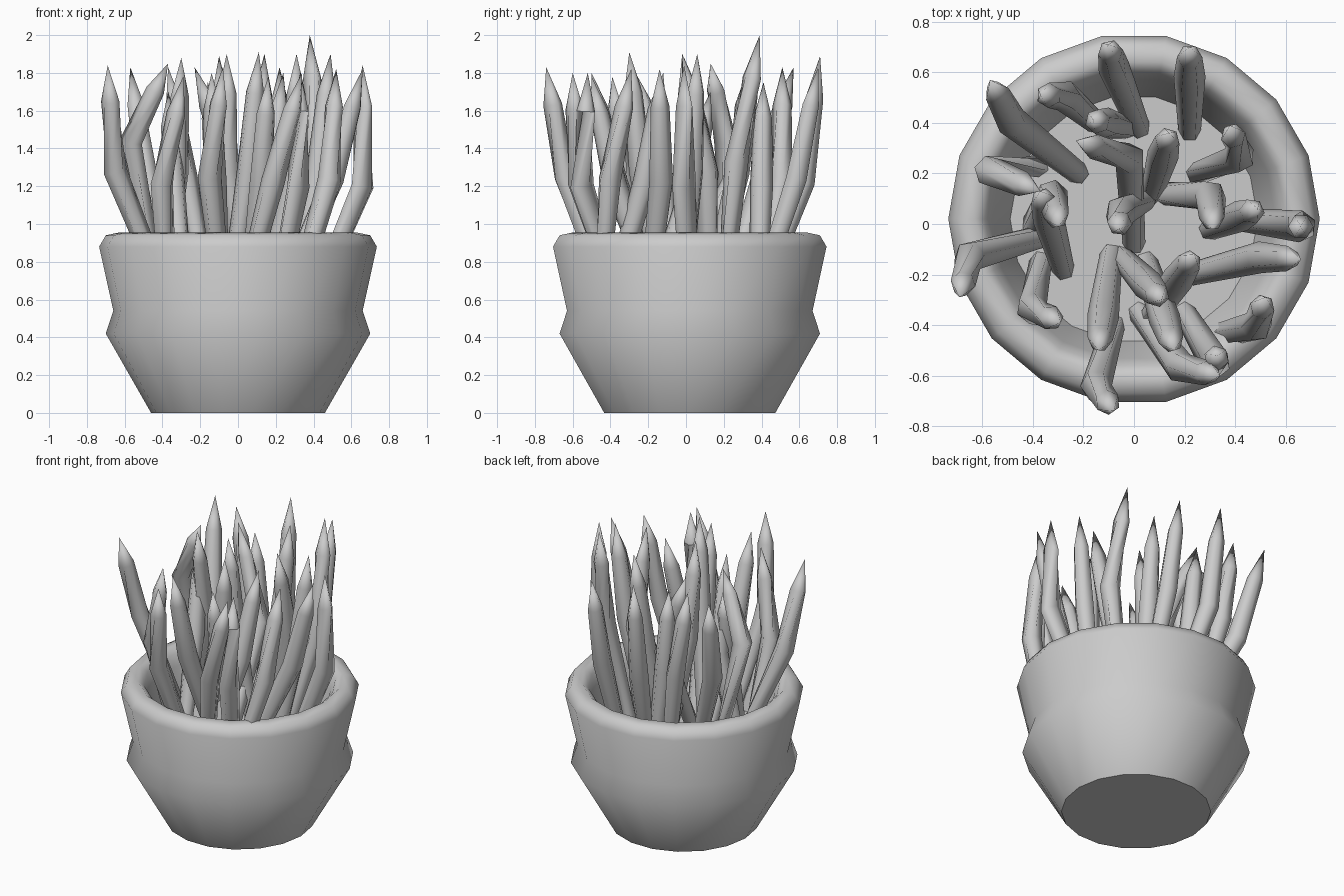
import bpy, bmesh, math
from mathutils import Vector

if "Cube" in bpy.data.objects:
    bpy.data.objects.remove(bpy.data.objects["Cube"])

SOIL = 0.6
CENTRE_Y = 0.02


def finish(name, bm, angle):
    bmesh.ops.recalc_face_normals(bm, faces=bm.faces)
    mesh = bpy.data.meshes.new(name)
    bm.to_mesh(mesh)
    bm.free()
    ob = bpy.data.objects.new(name, mesh)
    bpy.context.collection.objects.link(ob)
    bpy.ops.object.select_all(action='DESELECT')
    ob.select_set(True)
    bpy.context.view_layer.objects.active = ob
    bpy.ops.object.shade_smooth_by_angle(angle=math.radians(angle))
    return ob


def bridge(bm, a, b):
    n = len(a)
    for i in range(n):
        j = (i + 1) % n
        bm.faces.new((a[i], a[j], b[j], b[i]))


def ring(bm, centre, radius, sides, q=None):
    pts = [Vector((radius * math.cos(i * math.tau / sides),
                   radius * math.sin(i * math.tau / sides), 0)) for i in range(sides)]
    return [bm.verts.new(centre + (q @ p if q else p)) for p in pts]


# pot: 18-sided turned profile, closed by its base and the soil floor
def make_pot():
    profile = [(0.46, 0), (0.70, 0.42), (0.66, 0.54), (0.735, 0.88), (0.70, 0.94),
               (0.63, 0.955), (0.59, 0.92), (0.56, 0.85), (0.49, SOIL)]
    bm = bmesh.new()
    rings = [ring(bm, Vector((0, CENTRE_Y, z)), r, 18) for r, z in profile]
    for a, b in zip(rings, rings[1:]):
        bridge(bm, a, b)
    bm.faces.new(rings[0])
    bm.faces.new(rings[-1])
    finish("pot", bm, 54)


# leaf: six-sided tube through a bend and a shoulder, ending in a point
def add_leaf(bm, base, mid, tip):
    shoulder = mid.lerp(tip, 0.66)
    path = [base, mid, shoulder, tip]
    rings = []
    for k, radius in enumerate((0.045, 0.063, 0.05)):
        d = (path[k + 1] - path[k]).normalized()
        if k:
            d += (path[k] - path[k - 1]).normalized()
        rings.append(ring(bm, path[k], radius, 6, d.to_track_quat('Z', 'Y')))
    for a, b in zip(rings, rings[1:]):
        bridge(bm, a, b)
    bm.faces.new(rings[0])
    point = bm.verts.new(tip)
    for i in range(6):
        bm.faces.new((rings[-1][i], rings[-1][(i + 1) % 6], point))


# gently bent leaves: base x, base y, tip x, tip y, tip z, sideways bend
LEAVES = [
    (0.22, 0.37, 0.22, 0.70, 1.83, 0),
    (0.25, 0.20, 0.38, 0.39, 2.0, -0.10),
    (-0.22, 0.20, -0.57, 0.57, 1.83, 0.05),
    (-0.15, 0.40, -0.37, 0.51, 1.83, -0.04),
    (0.00, -0.08, -0.23, 0.33, 1.83, -0.15),
    (-0.03, 0.38, -0.16, 0.41, 1.75, 0),
    (0.07, 0.12, 0.14, 0.36, 1.9, 0),
    (-0.40, 0.00, -0.30, -0.01, 1.88, 0.12),
    (-0.28, -0.18, -0.37, 0.13, 1.7, 0),
    (-0.37, -0.15, -0.29, -0.39, 1.78, -0.09),
    (-0.09, -0.12, -0.14, -0.50, 1.8, 0),
    (0.05, 0.10, -0.06, -0.02, 1.9, -0.04),
    (-0.05, -0.13, 0.11, -0.30, 1.91, 0),
    (0.12, 0.12, 0.31, -0.02, 1.9, 0.10),
    (0.30, -0.02, 0.49, 0.06, 1.9, 0),
    (0.22, -0.20, 0.66, -0.14, 1.82, 0.03),
    (0.30, -0.45, 0.52, -0.29, 1.82, -0.07),
    (0.02, -0.35, 0.34, -0.60, 1.8, -0.07),
    (0.05, -0.40, 0.24, -0.12, 1.8, 0),
    (0.05, -0.15, 0.16, -0.50, 1.78, 0),
]

# sharply kinked outer leaves: base x, y, kink point, tip point
KINKED = [
    (0.02, 0.38, (-0.08, 0.62, 1.22), (-0.10, 0.71, 1.89)),
    (-0.38, 0.23, (-0.57, 0.21, 1.43), (-0.37, 0.13, 1.85)),
    (-0.37, -0.05, (-0.65, -0.13, 1.28), (-0.69, -0.29, 1.84)),
    (-0.08, -0.40, (-0.15, -0.64, 1.25), (-0.08, -0.74, 1.83)),
    (0.40, 0.02, (0.66, -0.01, 1.2), (0.66, -0.01, 1.84)),
    (0.20, -0.35, (0.32, -0.55, 1.2), (0.33, -0.52, 1.8)),
]

make_pot()
leaves = bmesh.new()
for bx, by, tx, ty, tz, bend in LEAVES:
    base = Vector((bx, by, SOIL - 0.01))
    flat = Vector((tx - bx, ty - by, 0))
    mid = base + flat * 0.65 + Vector((-flat.y, flat.x, 0)).normalized() * bend
    mid.z = SOIL + (tz - SOIL) * 0.52
    add_leaf(leaves, base, mid, Vector((tx, ty, tz)))
for bx, by, kink, tip in KINKED:
    add_leaf(leaves, Vector((bx, by, SOIL - 0.01)), Vector(kink), Vector(tip))
finish("leaves", leaves, 65)
